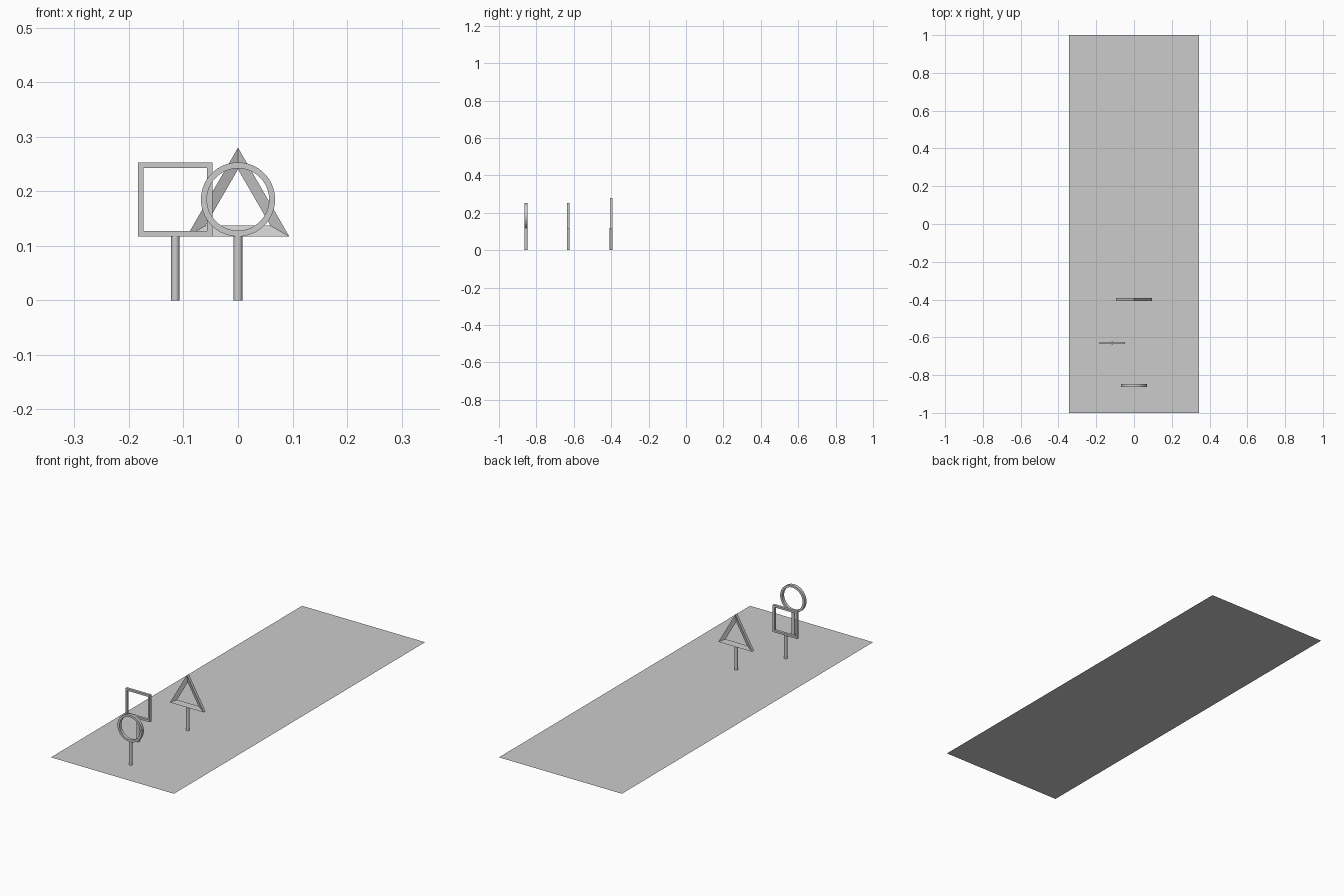
import bpy, bmesh, math

if "Cube" in bpy.data.objects:
    bpy.data.objects.remove(bpy.data.objects["Cube"])


def make_object(name, bm, smooth=False):
    bmesh.ops.recalc_face_normals(bm, faces=bm.faces)
    mesh = bpy.data.meshes.new(name)
    bm.to_mesh(mesh)
    bm.free()
    ob = bpy.data.objects.new(name, mesh)
    bpy.context.collection.objects.link(ob)
    if smooth:
        bpy.ops.object.select_all(action='DESELECT')
        bpy.context.view_layer.objects.active = ob
        ob.select_set(True)
        bpy.ops.object.shade_smooth_by_angle(angle=math.radians(30))
    return ob


def frame(name, sides, start, section, centre, smooth=False):
    """Sweep a closed (radius, depth) section round the y axis."""
    bm = bmesh.new()
    rings = []
    for i in range(sides):
        a = start + 2 * math.pi * i / sides
        rings.append([bm.verts.new((centre[0] + r * math.cos(a), centre[1] + d,
                                    centre[2] + r * math.sin(a))) for r, d in section])
    n = len(section)
    for i in range(sides):
        p, q = rings[i], rings[(i + 1) % sides]
        for j in range(n):
            k = (j + 1) % n
            bm.faces.new((p[j], q[j], q[k], p[k]))
    return make_object(name, bm, smooth)


def pole(name, x, y, top=0.118, radius=0.008):
    bm = bmesh.new()
    bmesh.ops.create_cone(bm, cap_ends=True, segments=32, radius1=radius,
                          radius2=radius, depth=top)
    bmesh.ops.translate(bm, verts=bm.verts, vec=(x, y, top / 2))
    return make_object(name, bm, True)


def box_section(inner, outer, half):
    return [(inner, -half), (outer, -half), (outer, half), (inner, half)]


# flat ground sheet
bm = bmesh.new()
bmesh.ops.create_grid(bm, x_segments=1, y_segments=1, size=1)
bmesh.ops.scale(bm, vec=(0.343, 1, 1), verts=bm.verts)
make_object("field", bm)

# round hoop
frame("round_hoop", 64, 0, box_section(0.057, 0.068, 0.008), (0, -0.855, 0.185), True)
pole("round_hoop_pole", 0, -0.855)

# square hoop
s = math.sqrt(2)
frame("square_hoop", 4, math.pi / 4, box_section(0.058 * s, 0.068 * s, 0.0065),
      (-0.115, -0.63, 0.185))
pole("square_hoop_pole", -0.115, -0.63, radius=0.0075)

# triangular hoop, flat outside and ridged inside
frame("triangle_hoop", 3, math.pi / 2, [(0.1087, -0.0075), (0.1087, 0.0075), (0.069, 0)],
      (0, -0.4, 0.1713))
pole("triangle_hoop_pole", 0, -0.4)
